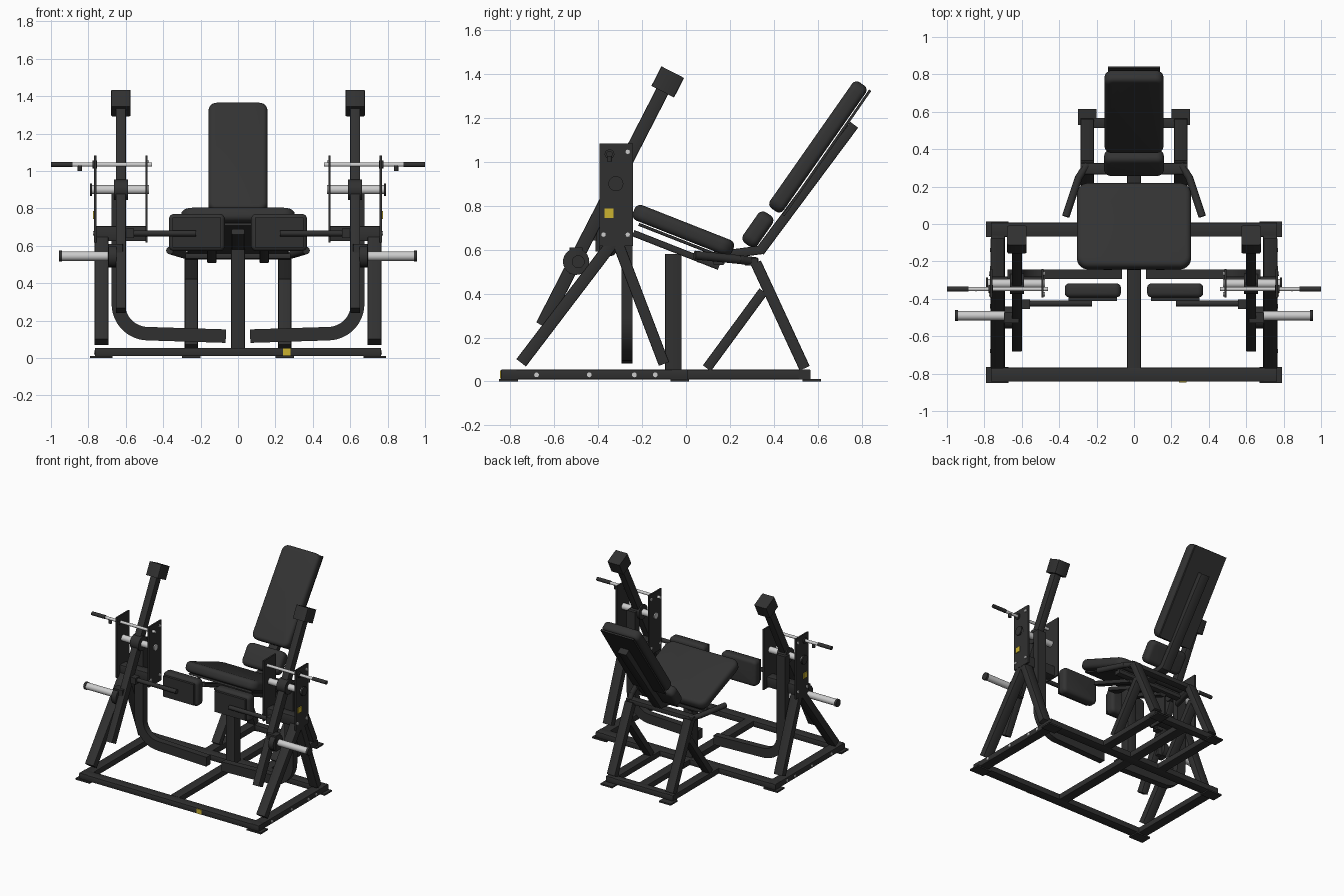
import bpy, bmesh, math
from mathutils import Vector, Matrix

cube = bpy.data.objects.get("Cube")
if cube:
    bpy.data.objects.remove(cube, do_unlink=True)


def material(name, rgb, metallic=0.0):
    m = bpy.data.materials.new(name)
    m.use_nodes = True
    m.diffuse_color = (*rgb, 1)
    bsdf = m.node_tree.nodes["Principled BSDF"]
    bsdf.inputs["Base Color"].default_value = (*rgb, 1)
    bsdf.inputs["Roughness"].default_value = 0.6
    return m


BLACK = material("frame black", (0.03, 0.03, 0.03))
PAD = material("pad black", (0.033, 0.033, 0.033))
SILVER = material("silver", (0.6, 0.6, 0.6))
YELLOW = material("yellow", (0.6, 0.45, 0.03))


def finish(name, bm, mat):
    bmesh.ops.recalc_face_normals(bm, faces=bm.faces)
    me = bpy.data.meshes.new(name)
    bm.to_mesh(me)
    bm.free()
    me.materials.append(mat)
    me.shade_smooth()
    me.set_sharp_from_angle(angle=math.radians(32))
    ob = bpy.data.objects.new(name, me)
    bpy.context.collection.objects.link(ob)
    return ob


def frame_matrix(p, q):
    """Local z runs p to q; local x stays near world x."""
    z = (q - p).normalized()
    ref = Vector((0, 1, 0)) if abs(z.x) > 0.9 else Vector((1, 0, 0))
    x = (ref - z * ref.dot(z)).normalized()
    y = z.cross(x)
    rot = Matrix((x, y, z)).transposed().to_4x4()
    return Matrix.Translation((p + q) / 2) @ rot


def beam(name, p, q, w, t, mat=BLACK, bevel=0.006):
    p, q = Vector(p), Vector(q)
    bm = bmesh.new()
    bmesh.ops.create_cube(bm, size=1)
    bmesh.ops.scale(bm, vec=(w, t, (q - p).length), verts=bm.verts)
    if bevel:
        edges = [e for e in bm.edges if abs(e.verts[0].co.z - e.verts[1].co.z) > 1e-4]
        bmesh.ops.bevel(bm, geom=edges, offset=bevel, segments=2, affect='EDGES', profile=0.5)
    bm.transform(frame_matrix(p, q))
    return finish(name, bm, mat)


def box(name, centre, size, mat=BLACK, bevel=0.0):
    c, h = Vector(centre), Vector((0, 0, size[2] / 2))
    return beam(name, c - h, c + h, size[0], size[1], mat, bevel)


def rod(name, p, q, r, mat=SILVER, sides=24):
    p, q = Vector(p), Vector(q)
    bm = bmesh.new()
    bmesh.ops.create_cone(bm, cap_ends=True, segments=sides, radius1=r, radius2=r, depth=(q - p).length)
    bm.transform(frame_matrix(p, q))
    return finish(name, bm, mat)


def pad(name, centre, tilt, w, length, t, corner=0.05, rim=0.022):
    """Rounded cushion lying in local xy, tilted about world x."""
    bm = bmesh.new()
    bmesh.ops.create_cube(bm, size=1)
    bmesh.ops.scale(bm, vec=(w, length, t), verts=bm.verts)
    edges = [e for e in bm.edges if abs(e.verts[0].co.z - e.verts[1].co.z) > 1e-4]
    bmesh.ops.bevel(bm, geom=edges, offset=corner, segments=6, affect='EDGES', profile=0.5)
    edges = [e for e in bm.edges if abs(e.verts[0].co.z - e.verts[1].co.z) < 1e-5]
    bmesh.ops.bevel(bm, geom=edges, offset=rim, segments=4, affect='EDGES', profile=0.5)
    bm.transform(Matrix.Translation(centre) @ Matrix.Rotation(tilt, 4, 'X'))
    return finish(name, bm, PAD)


def swept_bar(name, path, y, w, depth):
    """Rectangular tube following an xz path."""
    bm = bmesh.new()
    rings = []
    for i, p in enumerate(path):
        d = (path[min(i + 1, len(path) - 1)] - path[max(i - 1, 0)]).normalized()
        n = Vector((-d.y, d.x)) * w / 2
        rings.append([bm.verts.new((p.x + a * n.x, y + b * depth / 2, p.y + a * n.y))
                      for a, b in ((1, 1), (1, -1), (-1, -1), (-1, 1))])
    for r0, r1 in zip(rings, rings[1:]):
        for k in range(4):
            j = (k + 1) % 4
            bm.faces.new((r0[k], r0[j], r1[j], r1[k]))
    bm.faces.new(rings[0])
    bm.faces.new(rings[-1])
    return finish(name, bm, BLACK)


# Base frame
T, BZ = 0.075, 0.032
beam("base_front_bar", (-0.765, -0.805, BZ), (0.765, -0.805, BZ), T, 0.045)
beam("base_middle_bar", (-0.765, -0.03, BZ), (0.765, -0.03, BZ), T, 0.045)
beam("base_rear_bar", (-0.285, 0.54, BZ), (0.285, 0.54, BZ), 0.055, 0.045)
beam("base_centre_bar", (0, -0.77, BZ), (0, 0.53, BZ), T, 0.045)
box("front_badge", (0.26, -0.844, 0.032), (0.04, 0.006, 0.036), YELLOW)

# Seat post, seat and pan
box("seat_post", (0, -0.057, 0.31), (T, T, 0.54), bevel=0.006)
TILT = math.radians(-21.5)
pad("seat_cushion", (-0.0, -0.012, 0.688), TILT, 0.61, 0.485, 0.075, 0.06, 0.028)
beam("seat_pan", (0, -0.215, 0.715), (0, 0.175, 0.562), 0.54, 0.014)
for x in (-0.14, 0.14):
    beam("seat_rail", (x, -0.24, 0.675), (x, 0.15, 0.522), 0.05, 0.03)
beam("seat_centre_rail", (0, -0.24, 0.675), (0, 0.15, 0.522), 0.07, 0.03)
beam("seat_cross_bar", (-0.28, 0.15, 0.545), (0.28, 0.15, 0.545), 0.05, 0.03)

# Backrest and lumbar cushion
BACK = math.radians(55)
pad("back_cushion", (0, 0.60, 1.067), BACK, 0.315, 0.70, 0.075, 0.045, 0.025)
pad("lumbar_cushion", (0, 0.327, 0.692), BACK, 0.32, 0.17, 0.08, 0.04, 0.028)
beam("back_plate", (0, 0.443, 0.755), (0, 0.838, 1.325), 0.28, 0.012, bevel=0)
beam("back_rail", (0, 0.335, 0.59), (0, 0.765, 1.168), T, 0.045)
beam("back_lower_mount", (0, 0.05, 0.56), (0, 0.35, 0.60), T, 0.04)
beam("rear_top_bar", (-0.285, 0.295, 0.545), (0.285, 0.295, 0.545), 0.06, 0.035)

for s, side in ((1, "left"), (-1, "right")):
    def n(part):
        return side + "_" + part

    # Base side bars, feet and bolts
    beam(n("base_side_bar"), (s * .728, -.84, BZ), (s * .728, .005, BZ), T, 0.045)
    beam(n("base_rear_side_bar"), (s * .25, -.03, BZ), (s * .25, .565, BZ), 0.07, 0.045)
    for part, x, y, w in (("front_foot", .73, -.808, .12), ("middle_foot", .73, -.028, .12),
                          ("rear_foot", .25, .572, .10)):
        box(n(part), (s * x, y, .006), (w, .085, .012))
    for y in (-.68, -.44, -.235, -.14):
        rod(n("base_bolt"), (s * .76, y, .03), (s * .771, y, .03), .011, sides=12)

    # Rear legs and handles
    beam(n("rear_leg"), (s * .25, .318, .54), (s * .25, .54, .06), 0.07, 0.05)
    beam(n("rear_brace"), (s * .25, .352, .41), (s * .25, .095, .06), 0.068, 0.045)
    rod(n("handle_upper"), (s * .25, .32, .545), (s * .30, .24, .555), .02, BLACK)
    rod(n("handle_grip"), (s * .295, .25, .554), (s * .365, .04, .575), .02, BLACK)

    # Front A-frame legs
    beam(n("front_leg"), (s * .73, -.335, .63), (s * .73, -.75, .085), T, 0.055)
    beam(n("front_rear_leg"), (s * .73, -.31, .63), (s * .73, -.10, .08), T, 0.05)
    beam(n("tower_bar"), (s * .487, -.318, .665), (s * .762, -.318, .665), T, 0.08)

    # Tower plates with bolts and badge
    for part, x in (("outer_plate", .763), ("inner_plate", .489)):
        box(n(part), (s * x, -.317, .85), (.012, .152, .465))
    for y, z in ((-.265, 1.045), (-.265, .668), (-.375, .668)):
        rod(n("plate_bolt"), (s * .765, y, z), (s * .776, y, z), .012, sides=12)
        rod(n("inner_bolt"), (s * .477, y, z), (s * .487, y, z), .012, sides=12)
    box(n("plate_badge"), (s * .772, -.35, .765), (.007, .042, .042), YELLOW)

    # Pivot shaft
    rod(n("pivot_shaft"), (s * .475, -.319, .9), (s * .785, -.319, .9), .024)
    rod(n("pivot_outer_cap"), (s * .78, -.319, .9), (s * .792, -.319, .9), .034, BLACK)
    rod(n("pivot_collar"), (s * .588, -.319, .9), (s * .662, -.319, .9), .055, BLACK)

    # Locking pin with grip
    rod(n("lock_pin"), (s * .46, -.348, 1.034), (s * .89, -.348, 1.034), .011)
    rod(n("lock_pin_grip"), (s * .885, -.348, 1.035), (s, -.348, 1.035), .014, BLACK)
    rod(n("lock_knob"), (s * .845, -.348, 1.03), (s * .845, -.348, 1.0), .012, BLACK)
    rod(n("lock_bush"), (s * .755, -.348, 1.034), (s * .778, -.348, 1.034), .022, BLACK)

    # Swing lever with counterweight head
    low, high = Vector((s * .626, -.655, .255)), Vector((s * .626, -.095, 1.345))
    beam(n("swing_lever"), low, high, 0.055, 0.06)
    axis = (high - low).normalized()
    head = Vector((s * .626, -.083, 1.363))
    beam(n("lever_head"), head - axis * .05, head + axis * .05, .104, .116, bevel=.008)

    # Weight peg
    rod(n("peg_flange"), (s * .65, -.5, .545), (s * .692, -.5, .545), .06, BLACK)
    box(n("peg_mount"), (s * .655, -.5, .55), (.08, .06, .12), bevel=.006)
    rod(n("weight_peg"), (s * .69, -.49, .545), (s * .945, -.49, .545), .025)
    rod(n("peg_cap"), (s * .94, -.49, .545), (s * .957, -.49, .545), .029, BLACK)

    # Curved lower arm
    path = [Vector((.64, .92))]
    for i in range(13):
        a = math.radians(7.5 * i)
        path.append(Vector((.48 + .16 * math.cos(a), .29 - .16 * math.sin(a))))
    path.append(Vector((.065, .117)))
    swept_bar(n("curved_arm"), [Vector((s * p.x, p.y)) for p in path], -.268, .072, .05)

    # Leg pad on its arm
    pad(n("leg_pad"), (s * .22, -.355, .671), math.radians(90), .30, .20, .075, .03, .024)
    box(n("leg_pad_plate"), (s * .22, -.403, .671), (.26, .018, .16))
    rod(n("leg_pad_arm"), (s * .225, -.425, .667), (s * .60, -.425, .667), .016, BLACK)
    box(n("leg_pad_mount"), (s * .578, -.43, .667), (.045, .05, .05))
